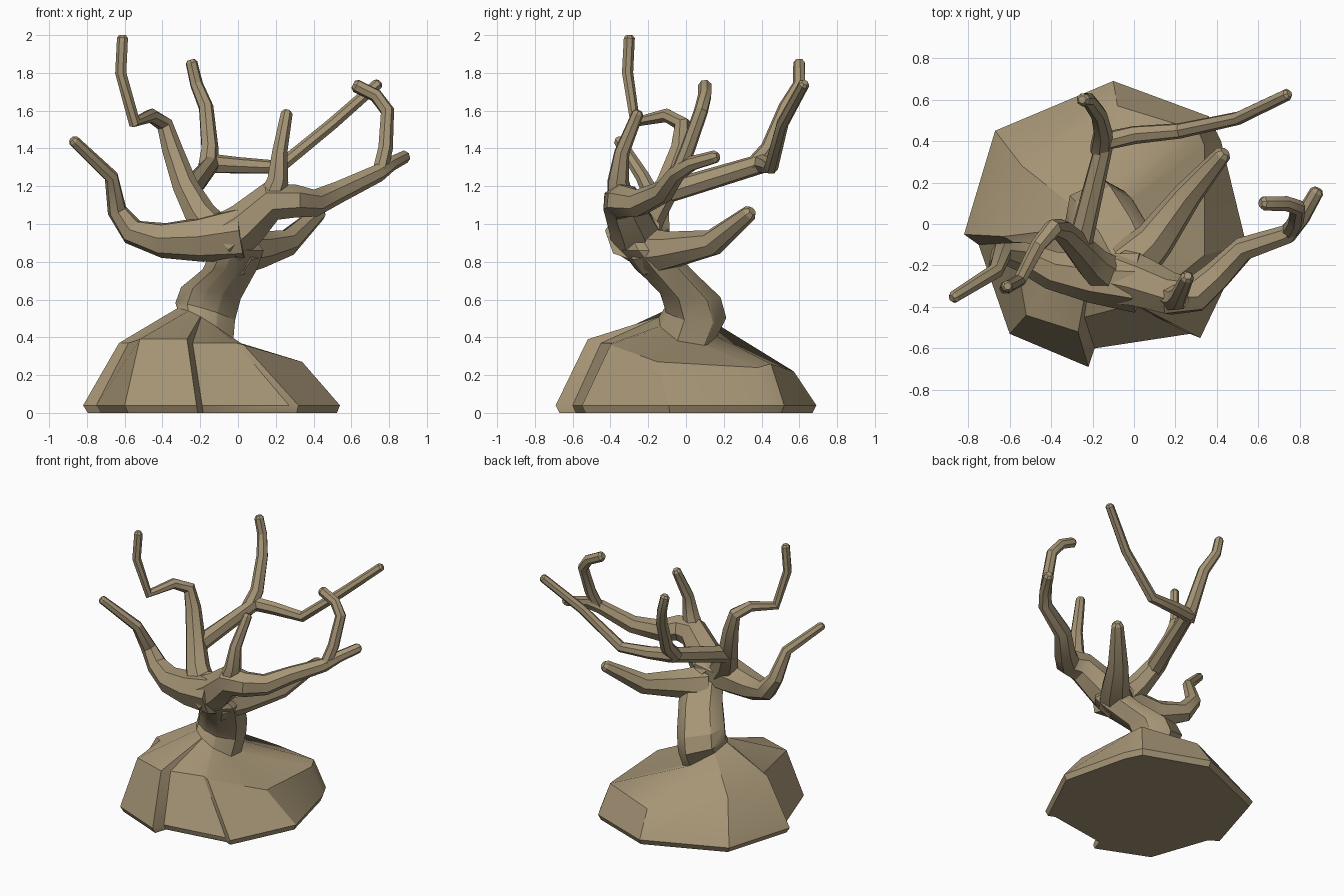
import bpy
import bmesh
from math import cos, sin, tau, radians
from mathutils import Vector

cube = bpy.data.objects.get("Cube")
if cube:
    bpy.data.objects.remove(cube, do_unlink=True)

# One bark colour for the whole tree
bark = bpy.data.materials.new("tan_bark")
bark.use_nodes = True
bark_colour = (.38, .3, .18, 1)
bark.diffuse_color = bark_colour
bark.node_tree.nodes["Principled BSDF"].inputs["Base Color"].default_value = bark_colour


def loft(name, rings):
    """Skin a list of equal-length point rings and cap both ends."""
    bm = bmesh.new()
    loops = [[bm.verts.new(point) for point in ring] for ring in rings]
    count = len(loops[0])
    for lower, upper in zip(loops, loops[1:]):
        for i in range(count):
            j = (i + 1) % count
            bm.faces.new((lower[i], lower[j], upper[j], upper[i]))
    bm.faces.new(loops[0][::-1])
    bm.faces.new(loops[-1])
    bmesh.ops.recalc_face_normals(bm, faces=bm.faces)
    mesh = bpy.data.meshes.new(name)
    bm.to_mesh(mesh)
    bm.free()
    mesh.materials.append(bark)
    obj = bpy.data.objects.new(name, mesh)
    bpy.context.collection.objects.link(obj)
    bpy.ops.object.select_all(action="DESELECT")
    obj.select_set(True)
    bpy.context.view_layer.objects.active = obj
    bpy.ops.object.shade_smooth_by_angle(angle=radians(30))


def limb(name, base_radius, tip_radius, *path, sides=7, taper=1.5):
    """Faceted tube that tapers from its base and has a chamfered tip."""
    points = [Vector(p) for p in path]
    last = len(points) - 1
    radii = [tip_radius + (base_radius - tip_radius) * (1 - i / last) ** taper
             for i in range(last + 1)]

    # Short chamfer at the tip
    end_direction = (points[-1] - points[-2]).normalized()
    points.insert(last, points[-1] - end_direction * tip_radius / 2)
    radii.append(tip_radius * .6)

    # Carry the cross-section along the path without twisting it
    rings = []
    side = (points[1] - points[0]).orthogonal()
    for i, (point, radius) in enumerate(zip(points, radii)):
        arriving = (point - points[max(i - 1, 0)]).normalized()
        leaving = (points[min(i + 1, last + 1)] - point).normalized()
        tangent = (arriving + leaving).normalized()
        side = (side - tangent * side.dot(tangent)).normalized()
        other = tangent.cross(side)
        turns = [tau * k / sides for k in range(sides)]
        rings.append([point + radius * (side * cos(a) + other * sin(a)) for a in turns])
    loft(name, rings)


# Root ridges, each with its foot on the ground and its shoulder higher up
ridges = [
    ((-.6, -.53), (-.52, -.44, .39)),
    ((-.22, -.69), (-.27, -.52, .39)),
    ((-.19, -.6), (-.24, -.45, .37)),
    ((.27, -.53), (-.01, -.39, .37)),
    ((.32, -.55), (.03, -.4, .36)),
    ((.54, -.09), (.34, -.15, .27)),
    ((.42, .4), (.34, .38, .24)),
    ((.36, .52), (.31, .45, .26)),
    ((-.1, .69), (-.08, .57, .22)),
    ((-.67, .45), (-.54, .28, .32)),
    ((-.82, -.05), (-.63, -.06, .37)),
    ((-.75, -.1), (-.58, -.09, .37)),
]
rings = [
    [(x * .97, y * .97, 0) for (x, y), shoulder in ridges],
    [(x, y, .04) for (x, y), shoulder in ridges],
    [shoulder for foot, shoulder in ridges],
]

# Leaning trunk: a pinched waist, then rings that level out as they rise
trunk_root = Vector((-.16, .04))
directions = [(Vector(shoulder[:2]) - trunk_root).normalized() for foot, shoulder in ridges]
for centre, radius, slope in [
    ((-.17, .01, .455), .155, -.6),
    ((-.17, .05, .53), .165, -.3),
    ((-.14, .02, .63), .165, -.2),
    ((-.04, -.12, .76), .15, 0),
    ((0, -.2, .86), .145, 0),
    ((0, -.27, .95), .08, 0),
]:
    middle = Vector(centre)
    rings.append([middle + radius * Vector((d.x, d.y, slope * (d.x + d.y * .4)))
                  for d in directions])
loft("trunk_and_roots", rings)

# Low limb sweeping to the right, then up and out
limb("right_sweeping_limb", .15, .03,
     (.02, -.28, .95), (-.2, -.26, .92), (-.4, -.22, .915), (-.56, -.15, .96),
     (-.64, -.14, 1.07), (-.67, -.23, 1.25), (-.88, -.36, 1.45))

# Limb reaching left, with an upright shoot and a hooked shoot
limb("left_front_limb", .145, .035,
     (-.06, -.26, .92), (.05, -.29, 1), (.18, -.34, 1.12), (.3, -.34, 1.12),
     (.4, -.25, 1.11), (.53, -.12, 1.17), (.74, -.05, 1.27), (.81, .03, 1.32),
     (.89, .17, 1.36))
limb("left_front_shoot", .08, .032,
     (.15, -.34, 1.08), (.21, -.36, 1.23), (.22, -.34, 1.38), (.26, -.25, 1.6))
limb("left_hooked_shoot", .042, .036,
     (.75, -.04, 1.27), (.78, .01, 1.4), (.79, .08, 1.6), (.73, .1, 1.68), (.61, .1, 1.74))

# Stout limb low at the back left
limb("left_back_limb", .13, .042,
     (-.02, -.2, .85), (.1, -.08, .86), (.26, .14, .9), (.44, .35, 1.07), taper=1)

# Tall limb with a sharp double bend
limb("tall_limb", .105, .03,
     (-.12, -.25, .95), (-.2, -.19, 1.05), (-.28, -.1, 1.2), (-.35, -.03, 1.4),
     (-.39, -.02, 1.53), (-.46, -.1, 1.575), (-.55, -.27, 1.54), (-.62, -.31, 1.8),
     (-.61, -.3, 2), taper=2.3)

# Forked limb at the back
limb("back_limb", .062, .03,
     (-.27, -.13, 1.16), (-.14, .4, 1.32), (0, .43, 1.31),
     (.22, .45, 1.3), (.5, .51, 1.53), (.75, .63, 1.75))
limb("back_shoot", .055, .032,
     (-.16, .36, 1.3), (-.15, .44, 1.4), (-.17, .53, 1.62), (-.22, .6, 1.74),
     (-.25, .6, 1.87))
